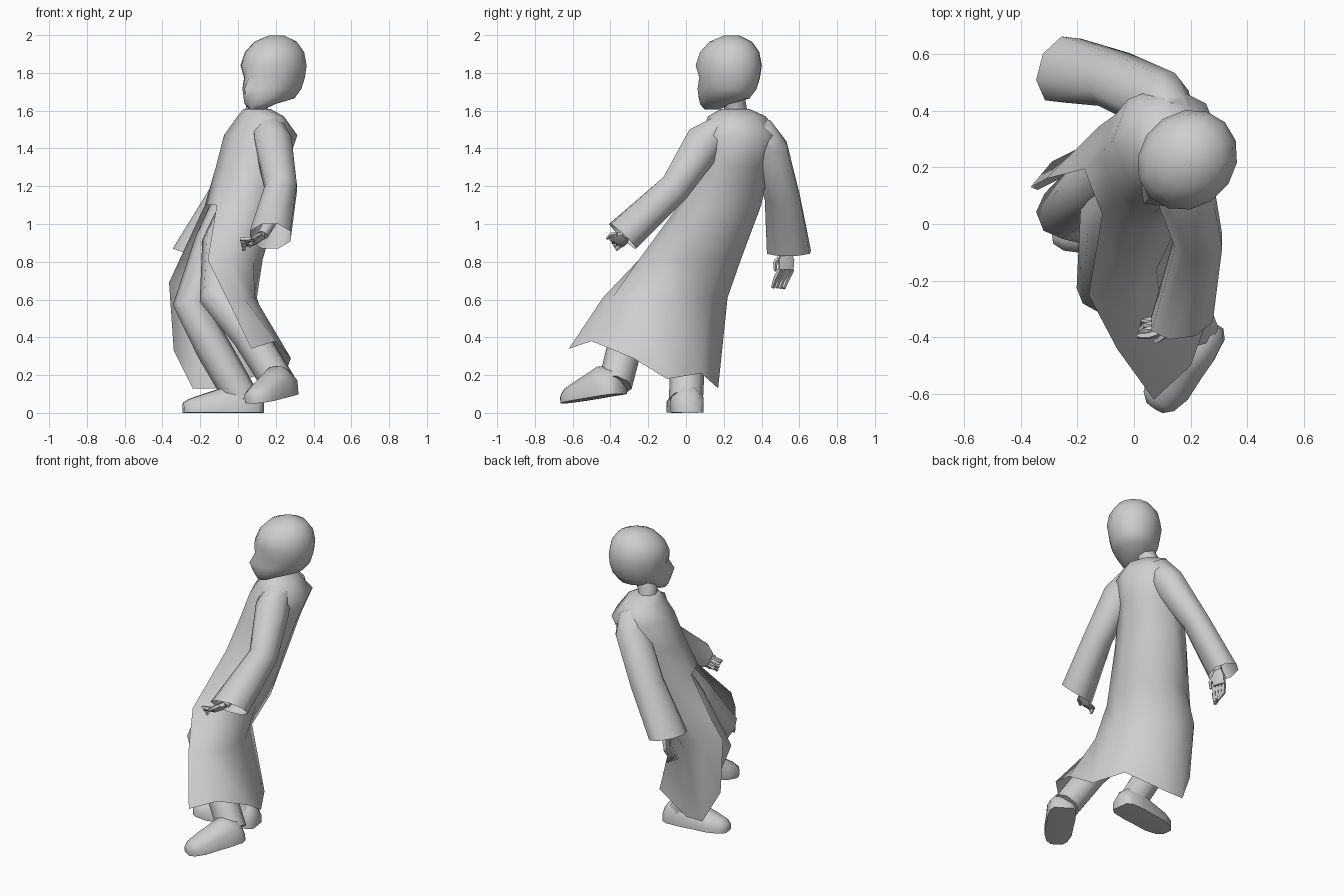
import bpy, bmesh, math
from mathutils import Vector

if "Cube" in bpy.data.objects:
    bpy.data.objects.remove(bpy.data.objects["Cube"], do_unlink=True)

grey = bpy.data.materials.new("plain grey")
grey.use_nodes = True
shade = (0.62, 0.62, 0.62, 1)
grey.diffuse_color = shade
grey.node_tree.nodes["Principled BSDF"].inputs["Base Color"].default_value = shade

# Body directions: the figure is turned towards its right
FRONT = Vector((-0.93, -0.37, 0))
LEFT = Vector((0.37, -0.93, 0))


def finish(name, bm):
    bmesh.ops.recalc_face_normals(bm, faces=bm.faces)
    mesh = bpy.data.meshes.new(name)
    bm.to_mesh(mesh)
    bm.free()
    mesh.materials.append(grey)
    obj = bpy.data.objects.new(name, mesh)
    bpy.context.collection.objects.link(obj)
    bpy.ops.object.select_all(action="DESELECT")
    obj.select_set(True)
    bpy.context.view_layer.objects.active = obj
    bpy.ops.object.shade_smooth_by_angle(angle=math.radians(60))


def ring(centre, u, v, sides=8):
    """Oval of points spanned by the half axes u and v."""
    c, u, v = Vector(centre), Vector(u), Vector(v)
    turns = [math.tau * (k + 0.5) / sides for k in range(sides)]
    return [c + u * math.cos(a) * 1.06 + v * math.sin(a) * 1.06 for a in turns]


def loft(bm, rings, cap_end=True, open_from=None):
    """Skin rings of points; rings after open_from leave the seam open."""
    rows = [[bm.verts.new(p) for p in r] for r in rings]
    for i, (a, b) in enumerate(zip(rows, rows[1:])):
        count = len(a)
        last = count if open_from is None or i < open_from else count - 1
        for k in range(last):
            j = (k + 1) % count
            bm.faces.new((a[k], a[j], b[j], b[k]))
    bm.faces.new(rows[0])
    if cap_end:
        bm.faces.new(rows[-1])


def tube(bm, path, radii, sides=8):
    """Tapered limb through the path points."""
    pts = [Vector(p) for p in path]
    rings = []
    for i, p in enumerate(pts):
        along = (pts[min(i + 1, len(pts) - 1)] - pts[max(i - 1, 0)]).normalized()
        side = along.cross(FRONT).normalized()
        rings.append(ring(p, side * radii[i], along.cross(side) * radii[i], sides))
    loft(bm, rings)


# Robe: closed oval rings above the waist, an open front and ragged hem below
robe_rings = []
for x, y, z, depth, width in (
        (0.10, 0.26, 1.61, 0.065, 0.07),
        (0.12, 0.27, 1.57, 0.11, 0.15),
        (0.12, 0.285, 1.47, 0.18, 0.2),
        (0.07, 0.24, 1.3, 0.175, 0.19),
        (0.02, 0.18, 1.1, 0.18, 0.21)):
    robe_rings.append(ring((x, y, z), FRONT * depth, LEFT * width))
robe_rings.append([(x, y, 0.81) for x, y in (
    (-0.16, -0.25), (-0.04, -0.25), (0.08, -0.16), (0.13, 0),
    (0.11, 0.19), (-0.04, 0.29), (-0.19, 0.27), (-0.31, 0.16))])
robe_rings.append([
    (-0.06, -0.44, 0.61), (0.03, -0.39, 0.61), (0.09, -0.26, 0.61), (0.1, -0.06, 0.61),
    (0.02, 0.12, 0.61), (-0.14, 0.22, 0.61), (-0.29, 0.22, 0.65), (-0.365, 0.13, 0.69)])
robe_rings.append([
    (0.07, -0.62, 0.34), (0.2, -0.5, 0.38), (0.28, -0.28, 0.29), (0.24, -0.1, 0.18),
    (0.14, 0.08, 0.21), (-0.12, 0.17, 0.13), (-0.24, 0.17, 0.13), (-0.34, 0.12, 0.33)])
bm = bmesh.new()
loft(bm, robe_rings, False, open_from=4)
finish("robe", bm)

# Sleeves: shoulder, upper arm, elbow, open cuff
sleeves = {
    "left_sleeve": (
        ((0.16, 0.21, 1.53), (0.08, 0, 0), (0, -0.06, 0.04)),
        ((0.185, 0.1, 1.435), (0.1, 0, 0), (0, -0.085, 0.065)),
        ((0.228, -0.06, 1.19), (0.085, 0, 0), (0, -0.06, 0.06)),
        ((0.17, -0.335, 0.935), (0.11, 0.015, 0), (0, -0.068, 0.066))),
    "right_sleeve": (
        ((0.15, 0.38, 1.535), (0, 0.07, 0), (-0.06, 0, 0.03)),
        ((0.11, 0.425, 1.42), (0, 0.11, 0), (-0.085, 0, 0.04)),
        ((-0.07, 0.51, 1.14), (0.02, 0.095, 0), (-0.085, 0, 0.03)),
        ((-0.25, 0.545, 0.85), (0.03, 0.115, 0), (-0.085, 0.01, 0.02))),
}
for name, sections in sleeves.items():
    bm = bmesh.new()
    loft(bm, [ring(*s) for s in sections], False)
    finish(name, bm)


# Hands: forearm, palm, four fingers and a thumb
def hand(name, elbow, wrist, knuckles, tips, spread):
    elbow, wrist, knuckles, tips, spread = map(Vector, (elbow, wrist, knuckles, tips, spread))
    bm = bmesh.new()
    tube(bm, (elbow, wrist), (0.035, 0.028), 6)
    reach = (knuckles - wrist).normalized()
    thin = reach.cross(spread).normalized() * 0.016
    loft(bm, [ring(wrist, spread * 0.7, thin * 1.3, 6),
              ring(wrist.lerp(knuckles, 0.5), spread * 1.2, thin * 1.4, 6),
              ring(knuckles, spread * 1.1, thin, 6)])
    for k in range(4):
        shift = spread * (k / 1.5 - 1) * 0.85
        curl = thin * (k - 1)
        middle = knuckles.lerp(tips, 0.5) + thin * 0.8
        tube(bm, (knuckles + shift, middle + shift, tips + shift * 0.7 + curl),
             (0.014, 0.013, 0.009), 5)
    thumb = wrist.lerp(knuckles, 0.4) + spread
    tube(bm, (thumb, thumb + spread * 0.6 + reach * 0.025, thumb + spread * 0.6 + reach * 0.07),
         (0.013, 0.012, 0.007), 5)
    finish(name, bm)


hand("left_hand", (0.21, -0.17, 1.08), (0.13, -0.32, 0.94), (0.075, -0.36, 0.905),
     (0.025, -0.385, 0.885), (0.01, -0.028, 0.018))
hand("right_hand", (-0.12, 0.52, 1.05), (-0.22, 0.53, 0.86), (-0.23, 0.53, 0.76),
     (-0.235, 0.49, 0.66), (0.012, -0.036, 0))

# Trouser legs: hip, thigh, knee, shin, ankle
for name, path in {
        "left_leg": ((0.02, 0.18, 1.15), (-0.08, 0.03, 0.9), (-0.11, -0.22, 0.61),
                     (0.06, -0.31, 0.41), (0.22, -0.375, 0.15)),
        "right_leg": ((-0.02, 0.23, 1.15), (-0.12, 0.15, 0.9), (-0.25, 0.04, 0.57),
                      (-0.13, 0.01, 0.34), (0.025, 0, 0.07)),
}.items():
    bm = bmesh.new()
    tube(bm, path, (0.09, 0.105, 0.09, 0.088, 0.085))
    finish(name, bm)

# Shoes with flat soles: length share, half width and height of each section
shoe_sections = ((0, 0.055, 0.08), (0.08, 0.08, 0.13), (0.3, 0.088, 0.165), (0.5, 0.085, 0.135),
                 (0.75, 0.085, 0.1), (0.92, 0.065, 0.075), (1, 0.035, 0.055))
for name, heel, toe in (("left_shoe", (0.27, -0.34, 0.1), (0.075, -0.645, 0.05)),
                        ("right_shoe", (0.13, 0.02, 0), (-0.29, -0.035, 0))):
    heel, toe = Vector(heel), Vector(toe)
    along = (toe - heel).normalized()
    side = Vector((0, 0, 1)).cross(along).normalized()
    up = along.cross(side)
    rings = []
    for t, width, height in shoe_sections:
        base = heel.lerp(toe, t)
        row = ring(base + up * height * 0.3, side * width, up * height * 0.7)
        rings.append([p - up * min(0, (p - base).dot(up)) for p in row])
    bm = bmesh.new()
    loft(bm, rings)
    finish(name, bm)

# Neck
bm = bmesh.new()
tube(bm, ((0.1, 0.265, 1.57), (0.1, 0.26, 1.63), (0.15, 0.24, 1.72)), (0.06, 0.055, 0.06))
finish("neck", bm)

# Head: height, reach of the face, reach of the back and half width of each ring
FACE = Vector((-0.707, -0.707, 0))
CHEEK = Vector((0.707, -0.707, 0))
head_sections = ((1.605, 0.17, 0.09, 0.035), (1.635, 0.187, 0.02, 0.08), (1.665, 0.192, -0.12, 0.115),
                 (1.715, 0.19, -0.16, 0.143), (1.775, 0.187, -0.178, 0.157),
                 (1.84, 0.19, -0.185, 0.167), (1.91, 0.16, -0.17, 0.152),
                 (1.965, 0.105, -0.13, 0.11), (1.998, 0.02, -0.06, 0.04))
sides = 14
head_rings = []
for z, front, back, width in head_sections:
    centre = Vector((0.19, 0.228, z)) + FACE * (front + back) / 2
    row = []
    for k in range(sides):
        a = math.tau * k / sides
        p = centre + FACE * math.cos(a) * (front - back) / 2 + CHEEK * math.sin(a) * width
        step = min(k, sides - k)
        if z == 1.715 and step == 0:      # nose
            p += FACE * 0.03
        if z == 1.665 and step == 0:      # lips
            p += FACE * 0.01
        if z == 1.775 and step in (1, 2):  # eye sockets
            p -= FACE * 0.018
        row.append(p)
    head_rings.append(row)
bm = bmesh.new()
loft(bm, head_rings)
finish("head", bm)
